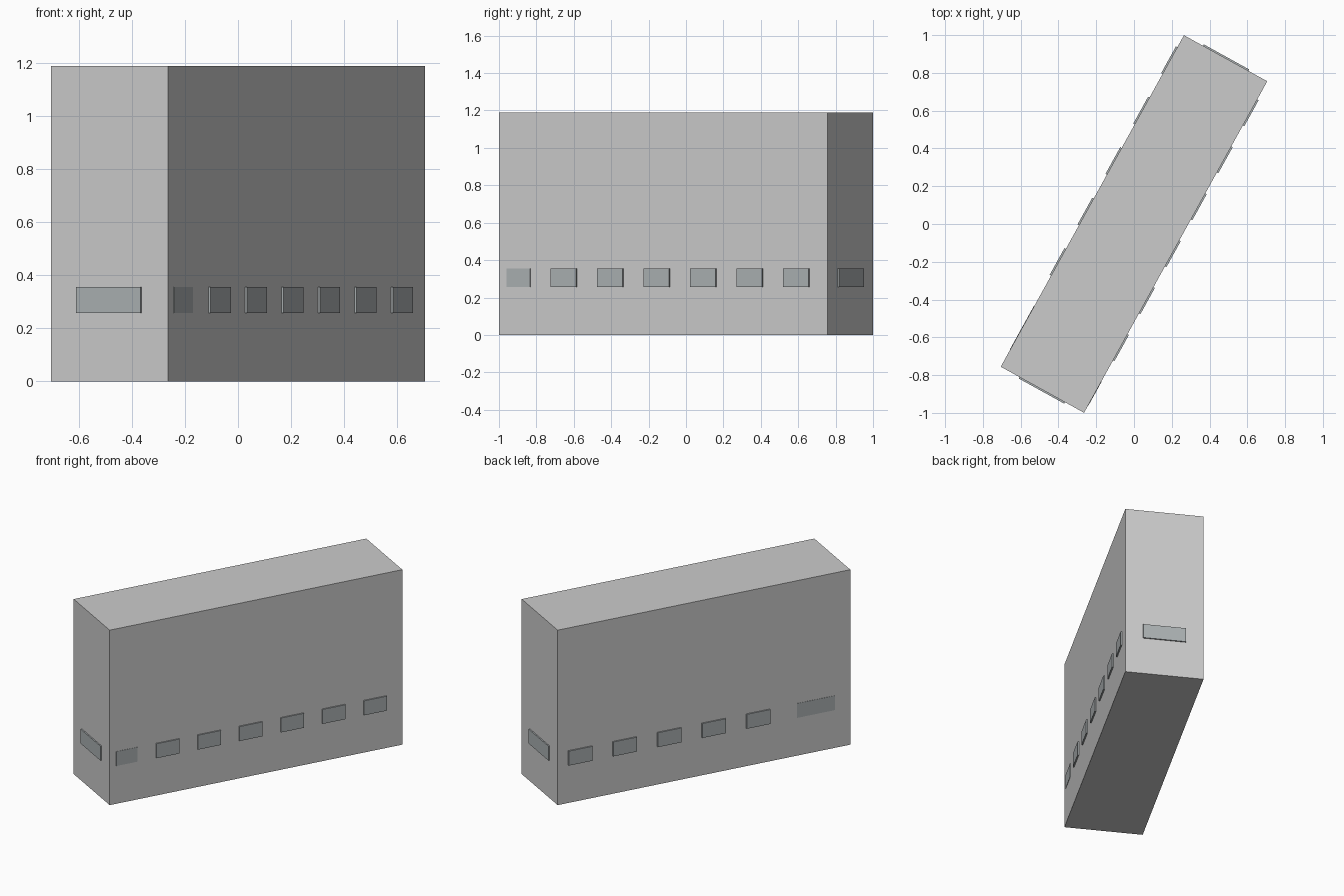
import bpy
from math import radians
from mathutils import Matrix

if "Cube" in bpy.data.objects:
    bpy.data.objects.remove(bpy.data.objects["Cube"])

L, W, H = 2.005, 0.504, 1.188        # length, depth, height of the block
Z0, Z1 = 0.257, 0.355                # window sill and head
RAISE, FLUSH = 0.0085, 0.002         # how far window panels stand proud
INSET = 0.01                         # how far panels sit inside the wall
TURN = Matrix.Rotation(radians(-28.93), 4, 'Z')

glass = bpy.data.materials.new("window_grey")
glass.diffuse_color = (0.41, 0.44, 0.45, 1)
glass.use_nodes = True
glass.node_tree.nodes["Principled BSDF"].inputs["Base Color"].default_value = glass.diffuse_color


def box(name, x0, x1, y0, y1, z0, z1, mat=None):
    bpy.ops.mesh.primitive_cube_add(size=1)
    ob = bpy.context.object
    ob.name = name
    centre = Matrix.Translation(((x0 + x1) / 2, (y0 + y1) / 2, (z0 + z1) / 2))
    ob.data.transform(TURN @ centre @ Matrix.Diagonal((x1 - x0, y1 - y0, z1 - z0, 1)))
    if mat:
        ob.data.materials.append(mat)
    return ob


def side_window(side, start, width, raise_by):
    # start is measured from the front end on the right side, back end on the left
    xs = sorted((side * (W / 2 - INSET), side * (W / 2 + raise_by)))
    ys = sorted((side * (start - L / 2), side * (start + width - L / 2)))
    box("right_window" if side > 0 else "left_window", *xs, *ys, Z0, Z1, glass)


def end_window(side):
    ys = sorted((side * (L / 2 - INSET), side * (L / 2 + RAISE)))
    box("back_window" if side > 0 else "front_window",
        -0.138, 0.138, *ys, Z0, Z1, glass)


# Main block
box("building_block", -W / 2, W / 2, -L / 2, L / 2, 0, H)

# Right side: one nearly flush panel, then six raised ones
side_window(1, 0.045, 0.146, FLUSH)
for i in range(6):
    side_window(1, 0.318 + 0.284 * i, 0.157, RAISE)

# Left side: five raised panels, then one long nearly flush one
for i in range(5):
    side_window(-1, 0.072 + 0.305 * i, 0.162, RAISE)
side_window(-1, 1.638, 0.262, FLUSH)

# Narrow ends
for s in (-1, 1):
    end_window(s)
